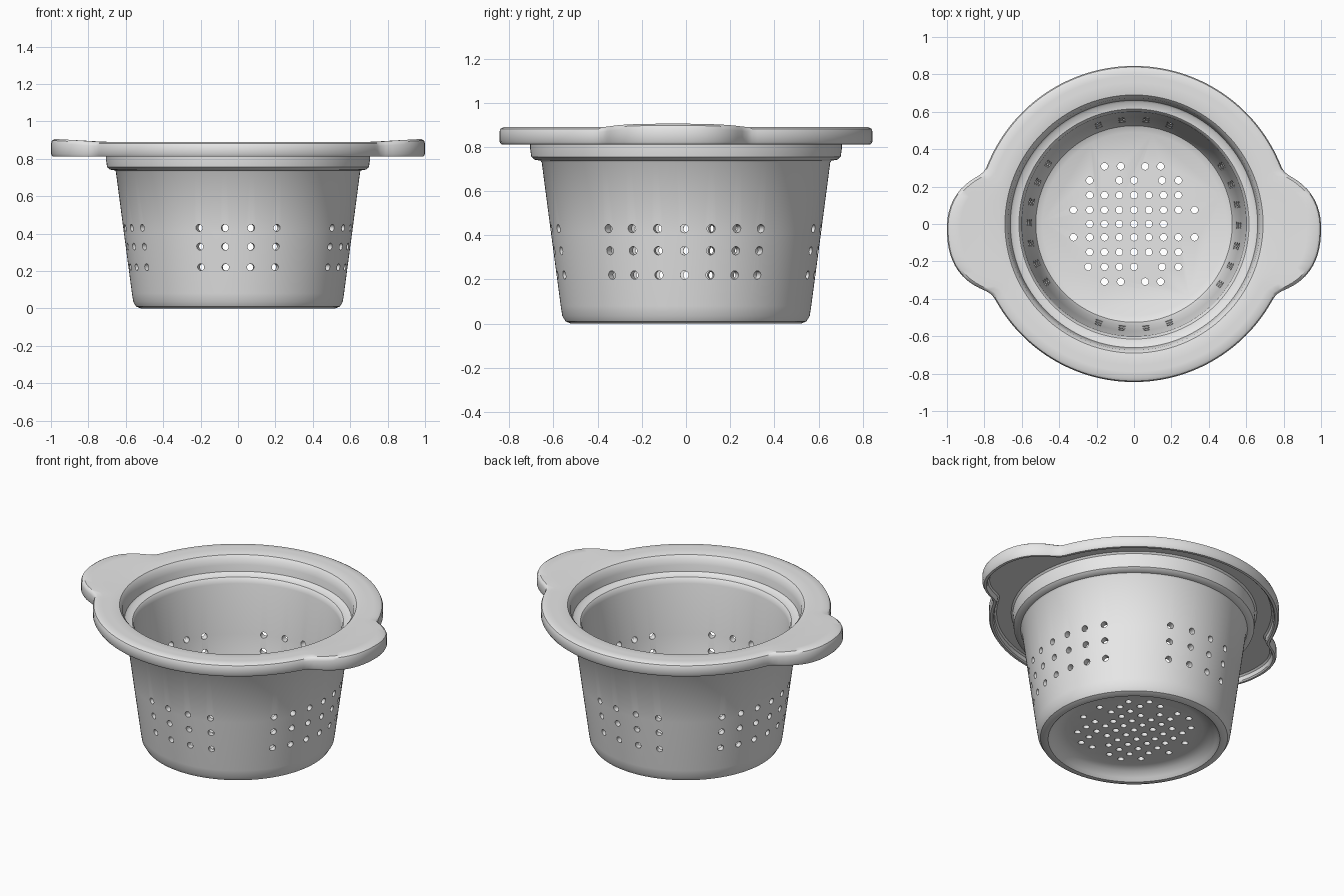
import bpy, bmesh, math
from mathutils import Matrix, Vector

cube = bpy.data.objects.get("Cube")
if cube:
    bpy.data.objects.remove(cube, do_unlink=True)

grey = bpy.data.materials.new("plain grey")
grey.use_nodes = True
colour = (0.8, 0.8, 0.8, 1)
grey.diffuse_color = colour
for node in grey.node_tree.nodes:
    if node.type == 'BSDF_PRINCIPLED':
        node.inputs["Base Color"].default_value = colour

# Cross-section (radius, height): underside of the floor, outer wall, rim, inner wall, floor
PROFILE = [
    (.40, .06), (.455, .047), (.482, .018), (.50, 0), (.52, 0), (.545, .01), (.56, .035),
    (.567, .08), (.611, .41), (.653, .73), (.66, .738), (.685, .742), (.70, .755),
    (.705, .79), (.705, .84), (.715, .85), (.76, .85), (.80, .85), (.811, .842),
    (.815, .818), (.822, .811), (.837, .812), (.845, .825), (.845, .868), (.839, .882),
    (.825, .89), (.79, .89), (.755, .89), (.72, .89), (.69, .884), (.674, .865), (.667, .83),
    (.661, .79), (.65, .78), (.615, .775), (.606, .765), (.60, .74), (.572, .43),
    (.541, .14), (.525, .106), (.49, .09)]
SEGMENTS = 192


def handle_bump(angle):
    """0 on the round rim, 1 at the middle of each side handle."""
    best = 0
    for centre in (-3.5, 183.5):
        d = abs((math.degrees(angle) - centre + 180) % 360 - 180)
        s = 1 - (d / 22) ** 2.6
        best = max(best, math.log1p(math.exp(10 * s)) / 10)
    return best


# Basket: lathe the cross-section, pulling the rim outward at the handles
bm = bmesh.new()
rings = []
for i in range(SEGMENTS):
    a = 2 * math.pi * i / SEGMENTS
    bump = handle_bump(a)
    ring = []
    for r, z in PROFILE:
        k = min(1, max(0, (r - .72) / .08)) if z > .8 else 0
        radius = r + .156 * k * bump
        lift = .015 * bump * k ** 2 if z > .86 else 0
        ring.append(bm.verts.new((radius * math.cos(a), radius * math.sin(a), z + lift)))
    rings.append(ring)
for i, ring in enumerate(rings):
    after = rings[(i + 1) % SEGMENTS]
    for j in range(len(PROFILE) - 1):
        bm.faces.new((ring[j], after[j], after[j + 1], ring[j + 1]))
bm.faces.new([ring[0] for ring in rings])
bm.faces.new([ring[-1] for ring in rings])
bmesh.ops.recalc_face_normals(bm, faces=bm.faces)
mesh = bpy.data.meshes.new("basket")
bm.to_mesh(mesh)
bm.free()
mesh.materials.append(grey)
basket = bpy.data.objects.new("strainer_basket", mesh)
bpy.context.collection.objects.link(basket)

# Hole cutters
cut = bmesh.new()


def add_cutter(position, direction, length):
    turn = Vector(direction).to_track_quat('Z', 'Y').to_matrix().to_4x4()
    bmesh.ops.create_cone(cut, cap_ends=True, segments=14, radius1=.019, radius2=.019,
                          depth=length, matrix=Matrix.Translation(position) @ turn)


# Wall holes: three rows, seven on each handle side, four on the front and back
angles = []
for side in (0, 180):
    angles += [side + 11.4 * n - .7 for n in range(-3, 4)]
for side in (90, 270):
    angles += [side + 13.2 * (n - 1.5) for n in range(4)]
for z in (.22, .33, .43):
    for deg in angles:
        a = math.radians(deg)
        d = Vector((math.cos(a), math.sin(a), 0))
        add_cutter(d * .58 + Vector((0, 0, z)), d, .24)

# Floor holes: rows as x positions in grid steps
STEP = .079
full = [-3, -2, -1, 0, 1, 2, 3]
wide = [-4.1] + full + [4.1]
end = [-2, -.9, .75, 1.8]
floor_rows = {3.9: end, 2.95: [-3, -1, 0, 1.9, 3], 1.95: full, .95: wide, 0: full[:-1],
              -.9: wide, -1.9: full, -2.9: [-3.1, -2, -1, 0, 1.9, 3], -3.9: end}
for row, columns in floor_rows.items():
    for col in columns:
        add_cutter(Vector((col * STEP, row * STEP, .075)), (0, 0, 1), .12)

cut_mesh = bpy.data.meshes.new("hole_cutters")
cut.to_mesh(cut_mesh)
cut.free()
cutters = bpy.data.objects.new("hole_cutters", cut_mesh)
cutters.hide_render = True
bpy.context.collection.objects.link(cutters)

# Punch the holes and drop the cutters
mod = basket.modifiers.new("holes", 'BOOLEAN')
mod.operation = 'DIFFERENCE'
mod.solver = 'EXACT'
mod.object = cutters
bpy.context.view_layer.update()
deps = bpy.context.evaluated_depsgraph_get()
punched = bpy.data.meshes.new_from_object(basket.evaluated_get(deps))
basket.modifiers.clear()
basket.data = punched
bpy.data.objects.remove(cutters, do_unlink=True)

# Smooth shading with crisp hole edges
for obj in bpy.context.selected_objects:
    obj.select_set(False)
basket.select_set(True)
bpy.context.view_layer.objects.active = basket
bpy.ops.object.shade_smooth_by_angle(angle=math.radians(35))
